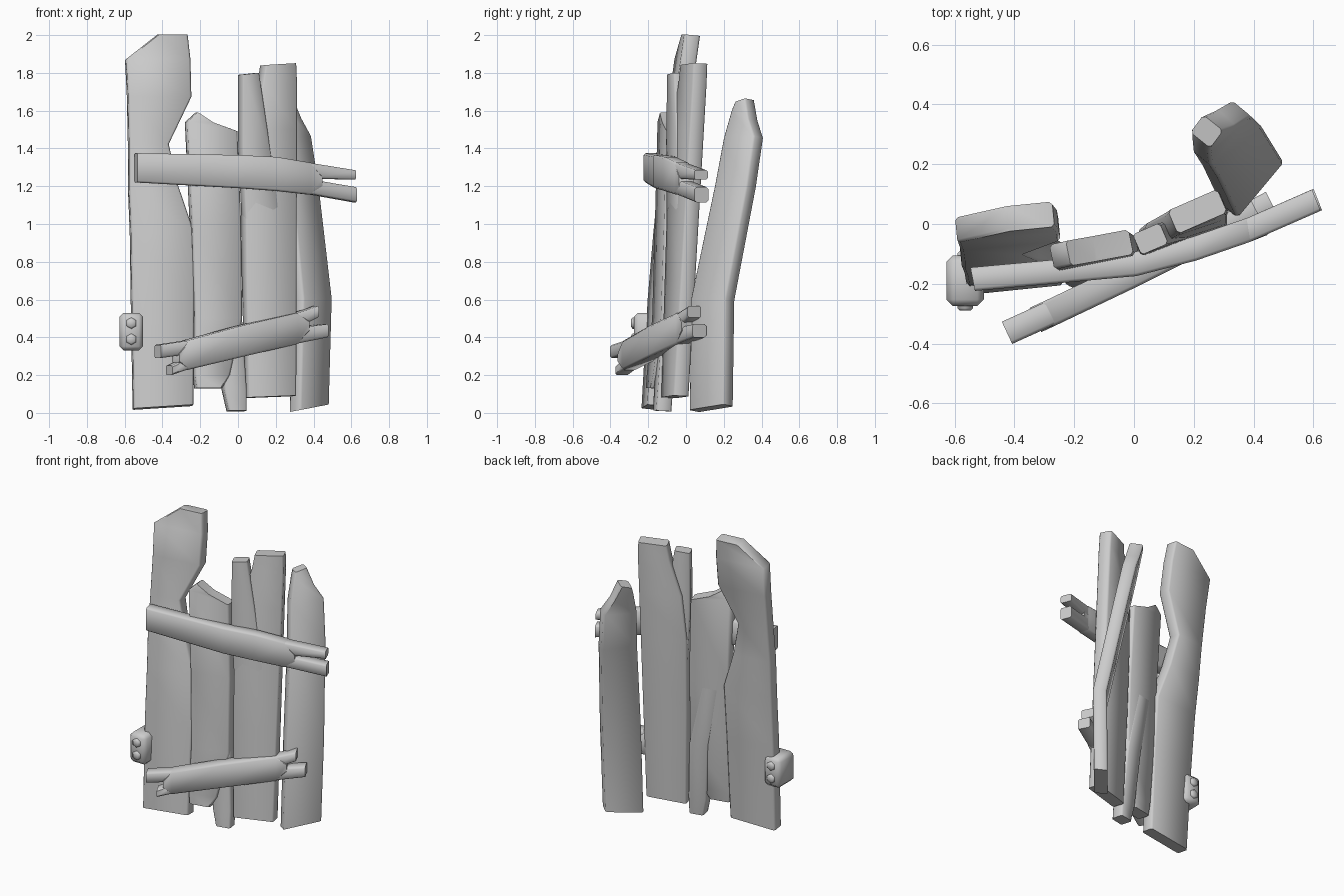
import bpy
import bmesh
import math
from mathutils import Vector

cube = bpy.data.objects.get("Cube")
if cube:
    bpy.data.objects.remove(cube, do_unlink=True)

grey = bpy.data.materials.new("weathered_grey")
grey.use_nodes = True
grey.diffuse_color = (0.6, 0.6, 0.6, 1)
grey.node_tree.nodes["Principled BSDF"].inputs["Base Color"].default_value = grey.diffuse_color


def finish(name, bm, angle=50):
    """Turn a bmesh into a named, smooth-shaded object."""
    bmesh.ops.recalc_face_normals(bm, faces=bm.faces)
    mesh = bpy.data.meshes.new(name)
    bm.to_mesh(mesh)
    bm.free()
    mesh.materials.append(grey)
    obj = bpy.data.objects.new(name, mesh)
    bpy.context.collection.objects.link(obj)
    bpy.ops.object.select_all(action="DESELECT")
    obj.select_set(True)
    bpy.context.view_layer.objects.active = obj
    bpy.ops.object.shade_smooth_by_angle(angle=math.radians(angle))
    return obj


def timber(name, rows, depth, thick):
    """Loft a chamfered board; a row holds both edges as x, z, x, z."""
    pairs = [(Vector((a, depth(a, b), b)), Vector((c, depth(c, d), d))) for a, b, c, d in rows]
    axis = (sum(pairs[-1], Vector()) - sum(pairs[0], Vector())).normalized()
    bm = bmesh.new()
    rings = []
    for start, end in pairs:
        centre = (start + end) / 2
        across = (end - start) / 2
        out = across.cross(axis).normalized() * thick / 2
        cut = 1 - min(0.3, 0.12 * thick / across.length)
        corners = [(1, 0.76), (cut, 1), (-cut, 1), (-1, 0.76),
                   (-1, -0.76), (-cut, -1), (cut, -1), (1, -0.76)]
        rings.append([bm.verts.new(centre + across * u + out * v) for u, v in corners])
    for low, high in zip(rings, rings[1:]):
        for i in range(len(low)):
            j = (i + 1) % len(low)
            bm.faces.new((low[i], low[j], high[j], high[i]))
    bm.faces.new(rings[0])
    bm.faces.new(rings[-1])
    return finish(name, bm)


# Tall plank with a notched side
def tall_depth(x, z):
    return -0.14 + 0.1 * x + 0.04 * z + 0.03 * z * z


timber("tall_plank", [
    (-.555, .02, -.24, .04), (-.565, .6, -.235, .6), (-.57, .95, -.235, .95),
    (-.58, 1.2, -.32, 1.2), (-.58, 1.42, -.37, 1.42), (-.585, 1.67, -.25, 1.67),
    (-.595, 1.87, -.255, 1.87), (-.43, 2, -.27, 2)], tall_depth, .085)


# Short plank with a splinter twisting up its back
def short_depth(x, z):
    return -0.11 + 0.2 * x + 0.035 * z - 0.06 * max(0, 0.5 - z)


timber("short_plank", [
    (-.225, .13, -.09, .13), (-.235, .2, -.05, .2), (-.235, .5, .015, .5),
    (-.25, 1, .01, 1), (-.275, 1.54, -.01, 1.49), (-.22, 1.59, -.13, 1.53)],
    short_depth, .085)
timber("short_plank_splinter", [
    (-.055, .01, .04, .01), (-.08, .12, .04, .12), (-.11, .5, .015, .5),
    (-.2, 1, -.09, 1)], lambda x, z: short_depth(x, z) + 0.015 - 0.015 * z, .082)


# Middle plank split at the top, twisting as it rises
def middle_depth(x, z):
    return -0.106 + (0.25 + 0.1 * z) * x + 0.03 * z


timber("middle_plank", [
    (.045, .08, .3, .09), (.03, .7, .3, .7), (.025, 1.2, .3, 1.2),
    (.05, 1.5, .3, 1.5), (.115, 1.74, .3, 1.74), (.13, 1.84, .295, 1.85)],
    middle_depth, .085)
timber("middle_plank_splinter", [
    (.06, .6, .27, .6), (.03, 1, .22, 1), (.01, 1.4, .16, 1.4),
    (.01, 1.79, .1, 1.8)], lambda x, z: middle_depth(x, z) + 0.018 - 0.022 * z, .075)


# End plank, turned and leaning backwards
def end_depth(x, z):
    return -0.318 + 1.2 * x - 0.05 * z + 0.38 * max(0, z - 0.55)


timber("end_plank", [
    (.3, .01, .455, .04), (.315, .6, .47, .6), (.255, 1.2, .4, 1.2),
    (.225, 1.45, .36, 1.46), (.22, 1.6, .31, 1.55), (.222, 1.64, .265, 1.66)],
    end_depth, .085)


# Upper rail with a forked end
def upper_depth(x, z):
    return -0.135 + 0.214 * x + 0.226 * x * x


timber("upper_rail", [
    (-.54, 1.22, -.54, 1.375), (0, 1.19, 0, 1.365), (.2, 1.175, .2, 1.355),
    (.38, 1.155, .38, 1.325), (.44, 1.195, .44, 1.255)], upper_depth, .08)
timber("upper_rail_top_prong", [
    (.2, 1.27, .2, 1.35), (.38, 1.24, .38, 1.322), (.61, 1.235, .61, 1.285)],
    upper_depth, .077)
timber("upper_rail_low_prong", [
    (.2, 1.18, .2, 1.27), (.38, 1.157, .38, 1.235), (.615, 1.115, .615, 1.195)],
    upper_depth, .077)


# Lower rail forked at both ends
def lower_depth(x, z):
    return -0.165 + 0.49 * x + 0.05 * x * x


timber("lower_rail", [
    (-.33, .265, -.33, .32), (-.28, .228, -.28, .383), (0, .295, 0, .46),
    (.3, .365, .3, .53), (.36, .43, .36, .49)], lower_depth, .09)
prongs = {
    "left_top_prong": [(0, .38, 0, .458), (.3, .45, .3, .528), (.41, .505, .41, .565)],
    "left_low_prong": [(0, .298, 0, .38), (.3, .367, .3, .45), (.46, .4, .46, .47)],
    "right_top_prong": [(-.425, .29, -.425, .36), (-.28, .31, -.28, .382), (0, .38, 0, .458)],
    "right_low_prong": [(-.365, .2, -.365, .25), (-.28, .23, -.28, .29), (0, .298, 0, .38)],
}
for part, rows in prongs.items():
    timber("lower_rail_" + part, rows, lower_depth, .082)

# Bevelled hinge block with bolts through it
bm = bmesh.new()
bmesh.ops.create_cube(bm, size=1)
bmesh.ops.scale(bm, vec=(.125, .17, .2), verts=bm.verts)
bmesh.ops.bevel(bm, geom=bm.edges[:], offset=.022, segments=1, affect="EDGES")
finish("hinge_block", bm).location = (-.565, -.19, .43)

for side, height in (("upper", .475), ("lower", .39)):
    bm = bmesh.new()
    bmesh.ops.create_cone(bm, cap_ends=True, segments=6, radius1=.03, radius2=.03, depth=.2)
    caps = [e for e in bm.edges if abs(e.verts[0].co.z - e.verts[1].co.z) < .01]
    bmesh.ops.bevel(bm, geom=caps, offset=.008, segments=1, affect="EDGES")
    bolt = finish(side + "_bolt", bm)
    bolt.rotation_euler.x = math.pi / 2
    bolt.location = (-.565, -.19, height)
